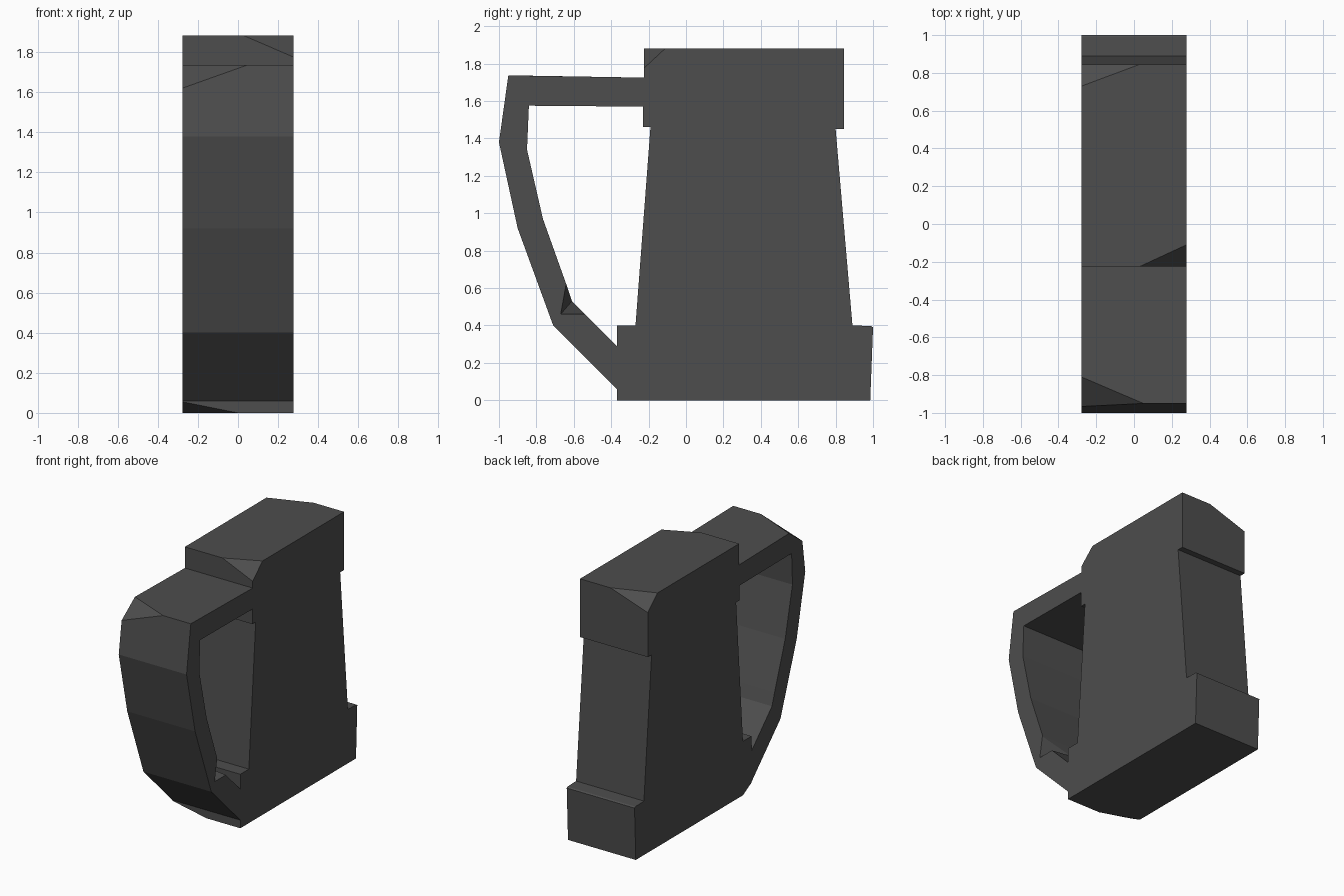
import bpy, bmesh

if "Cube" in bpy.data.objects:
    bpy.data.objects.remove(bpy.data.objects["Cube"])

W = 0.278  # half width

grey = bpy.data.materials.new("dark grey")
grey.diffuse_color = (0.075, 0.075, 0.075, 1)
grey.use_nodes = True
grey.node_tree.nodes["Principled BSDF"].inputs["Base Color"].default_value = grey.diffuse_color


def prism(name, profile, open_edges=(), cuts=None):
    """Extrude a counter-clockwise (y, z) profile across x.
    open_edges: wall indices left out where another part joins.
    cuts: {(corner, side): (points on that side, x of the third point)} for clipped corners."""
    cuts = cuts or {}
    bm = bmesh.new()
    n = len(profile)
    rim, tip = {}, {}
    for s in (1, -1):
        for i, (y, z) in enumerate(profile):
            pts, cx = cuts.get((i, s), ([(y, z)], None))
            rim[i, s] = [bm.verts.new((s * W, *p)) for p in pts]
            tip[i, s] = [] if cx is None else [bm.verts.new((cx, y, z))]
    # two flat sides and the clipped corners
    for s in (1, -1):
        bm.faces.new([v for i in range(n) for v in rim[i, s]][::s])
        for i in range(n):
            for a, b in zip(rim[i, s], rim[i, s][1:]):
                bm.faces.new([b, a, tip[i, s][0]][::s])
    # walls round the profile
    for i in range(n):
        if i in open_edges:
            continue
        j = (i + 1) % n
        bm.faces.new([rim[i, 1][-1]] + tip[i, 1] + tip[i, -1] + [rim[i, -1][-1]]
                     + [rim[j, -1][0]] + tip[j, -1] + tip[j, 1] + [rim[j, 1][0]])
    mesh = bpy.data.meshes.new(name)
    bm.to_mesh(mesh)
    bm.free()
    mesh.materials.append(grey)
    obj = bpy.data.objects.new(name, mesh)
    bpy.context.collection.objects.link(obj)
    return obj


# Wide foot of the tankard
prism("base",
      [(-.37, 0), (.985, 0), (1.0, .39), (.99, .397), (.89, .40),
       (-.27, .40), (-.37, .40), (-.37, .29), (-.37, .06)],
      open_edges=(4, 7),
      cuts={(0, -1): ([(-.37, .055), (-.27, 0)], 0.0)})

# Tapered body
prism("body", [(-.27, .40), (.89, .40), (.80, 1.45), (-.19, 1.46)],
      open_edges=(0, 2))

# Overhanging rim block
prism("rim",
      [(-.23, 1.46), (-.19, 1.46), (.80, 1.45), (.845, 1.45), (.845, 1.882),
       (-.225, 1.882), (-.225, 1.725), (-.23, 1.57)],
      open_edges=(1, 6),
      cuts={(4, -1): ([(.845, 1.78), (.73, 1.882)], 0.03),
            (5, 1): ([(-.11, 1.882), (-.225, 1.775)], 0.03)})

# Curved handle
prism("handle",
      [(-.37, .06), (-.37, .29), (-.61, .53), (-.64, .62), (-.765, .97),
       (-.85, 1.34), (-.84, 1.575), (-.23, 1.57), (-.225, 1.725),
       (-.95, 1.737), (-1.0, 1.38), (-.90, .92), (-.71, .40)],
      open_edges=(0, 7),
      cuts={(9, -1): ([(-.81, 1.735), (-.966, 1.62)], 0.05),
            (2, 1): ([(-.54, .46), (-.67, .46), (-.642, .615)], 0.05)})
